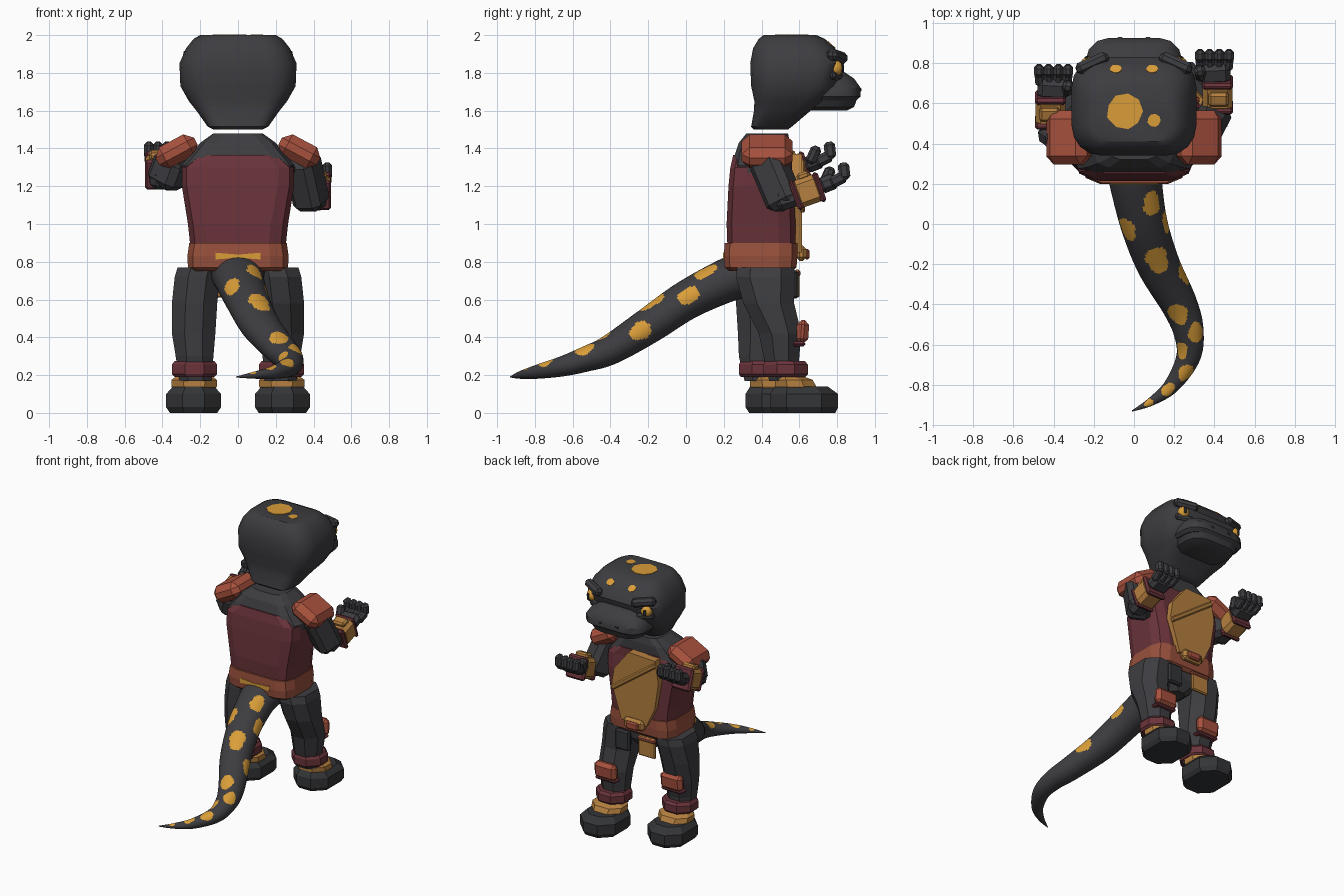
import bpy, bmesh, math
from mathutils import Vector, Matrix, Euler

cube = bpy.data.objects.get("Cube")
if cube:
    bpy.data.objects.remove(cube, do_unlink=True)


def material(name, r, g, b):
    m = bpy.data.materials.new(name)
    m.use_nodes = True
    m.diffuse_color = (r, g, b, 1)
    m.node_tree.nodes["Principled BSDF"].inputs["Base Color"].default_value = (r, g, b, 1)
    return m


SKIN = material("charcoal skin", .047, .047, .053)
BOOT = material("dark boot leather", .034, .035, .038)
MAROON = material("maroon cloth", .145, .034, .043)
RUST = material("rust armour", .39, .083, .048)
BELT = material("brown belt", .31, .08, .045)
TAN = material("tan leather", .46, .215, .05)
SPOT = material("amber spot", .7, .34, .04)


def finish(name, bm, *mats, smooth=0):
    bmesh.ops.recalc_face_normals(bm, faces=bm.faces[:])
    me = bpy.data.meshes.new(name)
    bm.to_mesh(me)
    bm.free()
    for m in mats:
        me.materials.append(m)
    ob = bpy.data.objects.new(name, me)
    bpy.context.collection.objects.link(ob)
    if smooth:
        bpy.ops.object.select_all(action='DESELECT')
        ob.select_set(True)
        bpy.context.view_layer.objects.active = ob
        bpy.ops.object.shade_smooth_by_angle(angle=math.radians(smooth))
    return ob


def skin_rings(bm, rings):
    for a, b in zip(rings, rings[1:]):
        for i in range(len(a)):
            j = (i + 1) % len(a)
            bm.faces.new((a[i], a[j], b[j], b[i]))
    bm.faces.new(rings[0])
    bm.faces.new(rings[-1])


def loft(name, rings, mat, corner=.3, steps=1, smooth=0):
    """Stack of rounded rectangles: (z, centre x, half width, y back, y front)."""
    bm = bmesh.new()
    loops = []
    for z, cx, hx, y0, y1 in rings:
        hy, cy = (y1 - y0) / 2, (y0 + y1) / 2
        r = corner * 2 * min(hx, hy)
        loop = []
        for q, (sx, sy) in enumerate([(1, 1), (-1, 1), (-1, -1), (1, -1)]):
            for k in range(steps + 1):
                a = math.pi / 2 * (q + k / steps)
                loop.append(bm.verts.new((cx + sx * (hx - r) + r * math.cos(a),
                                          cy + sy * (hy - r) + r * math.sin(a), z)))
        loops.append(loop)
    skin_rings(bm, loops)
    return finish(name, bm, mat, smooth=smooth)


def block(name, loc, size, mat, rot=None, bevel=.02):
    """Chamfered box."""
    bm = bmesh.new()
    bmesh.ops.create_cube(bm, size=1)
    bmesh.ops.scale(bm, vec=size, verts=bm.verts[:])
    bmesh.ops.bevel(bm, geom=bm.edges[:], offset=bevel, segments=1, affect='EDGES')
    rot = rot or Matrix.Identity(3)
    bmesh.ops.transform(bm, matrix=Matrix.Translation(loc) @ rot.to_4x4(), verts=bm.verts[:])
    return finish(name, bm, mat)


def beam(name, a, b, w, d, mat, bevel=.02):
    """Chamfered box running from a to b."""
    a, b = Vector(a), Vector(b)
    rot = (b - a).to_track_quat('Z', 'Y').to_matrix()
    return block(name, (a + b) / 2, (w, d, (b - a).length), mat, rot, bevel)


def plate(name, outline, mat, matrix, thick):
    """Flat polygon given in x, y and thickened along its own z."""
    bm = bmesh.new()
    face = bm.faces.new([bm.verts.new((x, y, 0)) for x, y in outline])
    ext = bmesh.ops.extrude_face_region(bm, geom=[face])
    verts = [v for v in ext["geom"] if isinstance(v, bmesh.types.BMVert)]
    bmesh.ops.translate(bm, vec=(0, 0, thick), verts=verts)
    bmesh.ops.transform(bm, matrix=matrix, verts=bm.verts[:])
    return finish(name, bm, mat)


def euler(x=0, y=0, z=0):
    return Euler([math.radians(v) for v in (x, y, z)]).to_matrix()


# Head and broad snout
loft("head", [(1.5, 0, .13, .36, .54), (1.515, 0, .16, .345, .56), (1.6, 0, .22, .36, .66),
              (1.65, 0, .26, .362, .74), (1.73, 0, .305, .345, .8), (1.85, 0, .31, .34, .83),
              (1.93, 0, .275, .355, .79), (1.98, 0, .235, .385, .735), (2, 0, .2, .41, .69)],
     SKIN, .3, 4, 35)
loft("lower_jaw", [(1.6, 0, .14, .62, .85), (1.62, 0, .19, .6, .89), (1.66, 0, .215, .6, .905)],
     SKIN, .35, 3, 35)
loft("upper_snout", [(1.655, 0, .22, .6, .9), (1.675, 0, .24, .6, .925), (1.72, 0, .24, .6, .925),
                     (1.77, 0, .21, .6, .89), (1.81, 0, .16, .6, .83)], SKIN, .35, 3, 35)

# Head markings
def spot(name, loc, r, tilt=0, squash=1):
    pts = [(r * math.cos(k * .698) * (1 + .08 * math.sin(3 * k)),
            r * squash * math.sin(k * .698)) for k in range(9)]
    plate(name, pts, SPOT, Matrix.Translation(loc) @ euler(tilt).to_4x4(), .006)

spot("crown_spot_large", (-.045, .56, 1.997), .09)
spot("crown_spot_small", (.1, .515, 1.997), .033)

for s, side in ((1, "left"), (-1, "right")):
    spot(side + "_brow_spot", (s * .09, .768, 1.946), .03, -42, .9)
    bm = bmesh.new()
    bmesh.ops.create_uvsphere(bm, u_segments=14, v_segments=8, radius=.042)
    bmesh.ops.translate(bm, vec=(s * .225, .79, 1.825), verts=bm.verts[:])
    finish(side + "_eye", bm, SPOT, smooth=40)
    block(side + "_pupil", (s * .236, .829, 1.825), (.02, .012, .045), BOOT, euler(0, 0, -s * 25), .004)
    beam(side + "_brow", (s * .13, .835, 1.875), (s * .285, .765, 1.9), .06, .06, SKIN, .018)
    beam(side + "_lower_eyelid", (s * .16, .82, 1.775), (s * .275, .77, 1.79), .035, .045, SKIN, .012)
    block(side + "_nostril", (s * .07, .92, 1.71), (.03, .02, .02), SKIN, None, .006)

# Torso, neck, belt and hips
loft("neck_and_shoulders", [(1.27, 0, .302, .26, .54), (1.31, 0, .3, .25, .55), (1.37, 0, .25, .26, .55),
                            (1.43, 0, .2, .28, .55), (1.48, 0, .13, .32, .54)], SKIN, .28, 2)
loft("tunic", [(.86, 0, .25, .22, .58), (1, 0, .265, .215, .58), (1.2, 0, .297, .225, .57),
               (1.3, 0, .296, .235, .56), (1.365, 0, .22, .25, .56)], MAROON, .25, 2)
loft("belt", [(.75, 0, .24, .23, .56), (.77, 0, .265, .205, .585), (.83, 0, .268, .2, .59),
              (.9, 0, .258, .205, .59)], BELT, .25, 2)
loft("hips", [(.62, 0, .06, .33, .5), (.7, 0, .17, .28, .55), (.78, 0, .24, .25, .56)], SKIN)
plate("rear_belt_marking", [(-.12, -.018), (0, -.008), (.12, -.018), (.12, .018), (0, .008), (-.12, .018)],
      SPOT, Matrix.Translation((0, .204, .83)) @ euler(90).to_4x4(), .008)

# Chest apron with strap, buckle and hanging pouches
upright = euler(90).to_4x4()
plate("chest_apron", [(-.17, 1.36), (.05, 1.37), (.17, 1.22), (.19, 1.1), (.11, .85), (-.1, .85),
                      (-.17, 1.0), (-.2, 1.2)], TAN, Matrix.Translation((0, .615, 0)) @ upright, .06)
beam("apron_strap", (-.175, .615, 1.33), (.185, .615, 1.07), .03, .035, TAN, .008)
block("belt_buckle_frame", (0, .61, .845), (.17, .06, .08), TAN)
block("belt_buckle", (0, .64, .84), (.1, .03, .055), RUST, None, .01)
block("hanging_pouch", (.12, .575, .68), (.12, .04, .15), BOOT, None, .012)
block("hanging_flap", (-.09, .588, .685), (.14, .025, .15), TAN, None, .008)
block("flap_band", (-.09, .592, .74), (.15, .03, .03), BELT, None, .008)

# Legs and boots: the left one steps forward
for s, side, dy in ((1, "left", .13), (-1, "right", 0)):
    loft(side + "_leg", [(.17, s * .225, .085, .31 + dy, .46 + dy), (.3, s * .23, .1, .28 + dy, .47 + dy),
                         (.42, s * .235, .115, .275 + dy * .85, .5 + dy * .85),
                         (.58, s * .23, .12, .265 + dy * .3, .54 + dy * .25),
                         (.72, s * .215, .12, .265, .575), (.77, s * .2, .12, .27, .575)], SKIN)
    loft(side + "_foot", [(0, s * .235, .125, .335 + dy, .66 + dy), (.03, s * .235, .145, .315 + dy, .675 + dy),
                          (.1, s * .235, .145, .315 + dy, .675 + dy), (.14, s * .235, .11, .34 + dy, .62 + dy)], BOOT)
    loft(side + "_ankle_strap", [(.125, s * .232, .11, .35 + dy, .55 + dy), (.14, s * .232, .12, .34 + dy, .56 + dy),
                                 (.175, s * .232, .12, .34 + dy, .54 + dy), (.19, s * .232, .1, .35 + dy, .5 + dy)], TAN)
    loft(side + "_boot_cuff", [(.19, s * .23, .105, .29 + dy, .5 + dy), (.205, s * .23, .12, .28 + dy, .515 + dy),
                               (.255, s * .23, .12, .28 + dy, .515 + dy), (.275, s * .23, .105, .29 + dy, .5 + dy)], MAROON)
    block(side + "_knee_pad", (s * .235, .5 + dy * .9, .43), (.18, .065, .125), RUST, euler(-4), .025)
    block(side + "_knee_strap", (s * .235, .48 + dy * .9, .365), (.17, .07, .025), MAROON, None, .01)

# Arms: the right one is bent further up
for s, side, dy, dz in ((1, "left", 0, 0), (-1, "right", -.075, .11)):
    def at(x, y, z):
        return (s * x, y + dy, z + dz)
    block(side + "_shoulder_pad", (s * .325, .43, 1.385), (.23, .27, .125), RUST, euler(0, s * 28), .042)
    beam(side + "_upper_arm", (s * .335, .42, 1.36), at(.395, .535, 1.09), .165, .18, SKIN, .035)
    beam(side + "_forearm", at(.4, .47, 1.12), at(.41, .72, 1.2), .13, .12, SKIN, .03)
    beam(side + "_bracer", at(.415, .575, 1.15), at(.415, .715, 1.2), .15, .15, TAN, .025)
    beam(side + "_bracer_rear_rim", at(.415, .568, 1.147), at(.415, .598, 1.158), .155, .165, MAROON, .012)
    beam(side + "_bracer_front_rim", at(.415, .69, 1.19), at(.415, .72, 1.2), .155, .165, MAROON, .012)
    block(side + "_bracer_stud", at(.42, .62, 1.255), (.1, .07, .04), TAN, euler(20), .012)
    beam(side + "_palm", at(.405, .7, 1.195), at(.4, .8, 1.235), .155, .085, SKIN, .025)
    for k in range(4):
        x = .328 + k * .048
        beam(f"{side}_finger_base_{k}", at(x * .9 + .04, .765, 1.215), at(x, .845, 1.255), .05, .062, SKIN, .016)
        beam(f"{side}_finger_tip_{k}", at(x, .842, 1.235), at(x, .832, 1.325), .05, .06, SKIN, .016)
    beam(side + "_thumb", at(.335, .73, 1.21), at(.325, .77, 1.3), .055, .055, SKIN, .016)

# Tail: smooth tapering tube with amber patches on its upper side
path = [(0, .3, .73, .14), (.01, .2, .695, .13), (.05, 0, .595, .117), (.12, -.2, .46, .107),
        (.225, -.4, .335, .09), (.27, -.53, .285, .076), (.27, -.66, .245, .06),
        (.19, -.8, .215, .04), (.09, -.88, .2, .022), (-.01, -.93, .19, .003)]
# Each patch: y along the tail, sideways offset from -1 to 1, radius
patches = [(.13, .5, .055), (.02, -.75, .055), (0, .95, .05), (-.13, .05, .065), (-.27, .95, .055),
           (-.41, -.3, .055), (-.53, .5, .048), (-.62, -.6, .037), (-.72, .45, .042), (-.82, 0, .033),
           (-.89, 0, .022)]

def spline(t):
    i = min(int(t), len(path) - 2)
    u = t - i
    p0, p1, p2, p3 = (Vector(path[max(0, min(len(path) - 1, i + k))]) for k in (-1, 0, 1, 2))
    return p1 + .5 * u * (p2 - p0 + u * (2 * p0 - 5 * p1 + 4 * p2 - p3 + u * (3 * (p1 - p2) + p3 - p0)))

bm = bmesh.new()
loops, frames, count, sides = [], [], 220, 64
for n in range(count + 1):
    t = (len(path) - 1) * n / count
    p = spline(t)
    c = p.to_3d()
    d = (spline(min(t + .05, len(path) - 1)) - spline(max(t - .05, 0))).to_3d().normalized()
    across = Vector((0, 0, 1)).cross(d).normalized()
    up = d.cross(across)
    r = max(p[3], .002)
    across, up = across * r, up * r * .88
    frames.append((c, across, up, d))
    loops.append([bm.verts.new(c + across * math.cos(2 * math.pi * k / sides) +
                               up * math.sin(2 * math.pi * k / sides)) for k in range(sides)])
skin_rings(bm, loops)
for y, side, r in patches:
    c, across, up, d = min(frames, key=lambda f: abs(f[0].y - y))
    centre = c + across * side + up * math.sqrt(1 - side * side)
    for f in bm.faces:
        gap = f.calc_center_median() - centre
        along = gap.dot(d)
        wide = math.sqrt(max(0, gap.length_squared - along * along))
        wobble = 1 + .08 * math.sin(3 * math.atan2(wide, along) + y * 40)
        if math.hypot(along * .85, wide * 1.15) < r * wobble:
            f.material_index = 1
finish("tail", bm, SKIN, SPOT, smooth=40)
